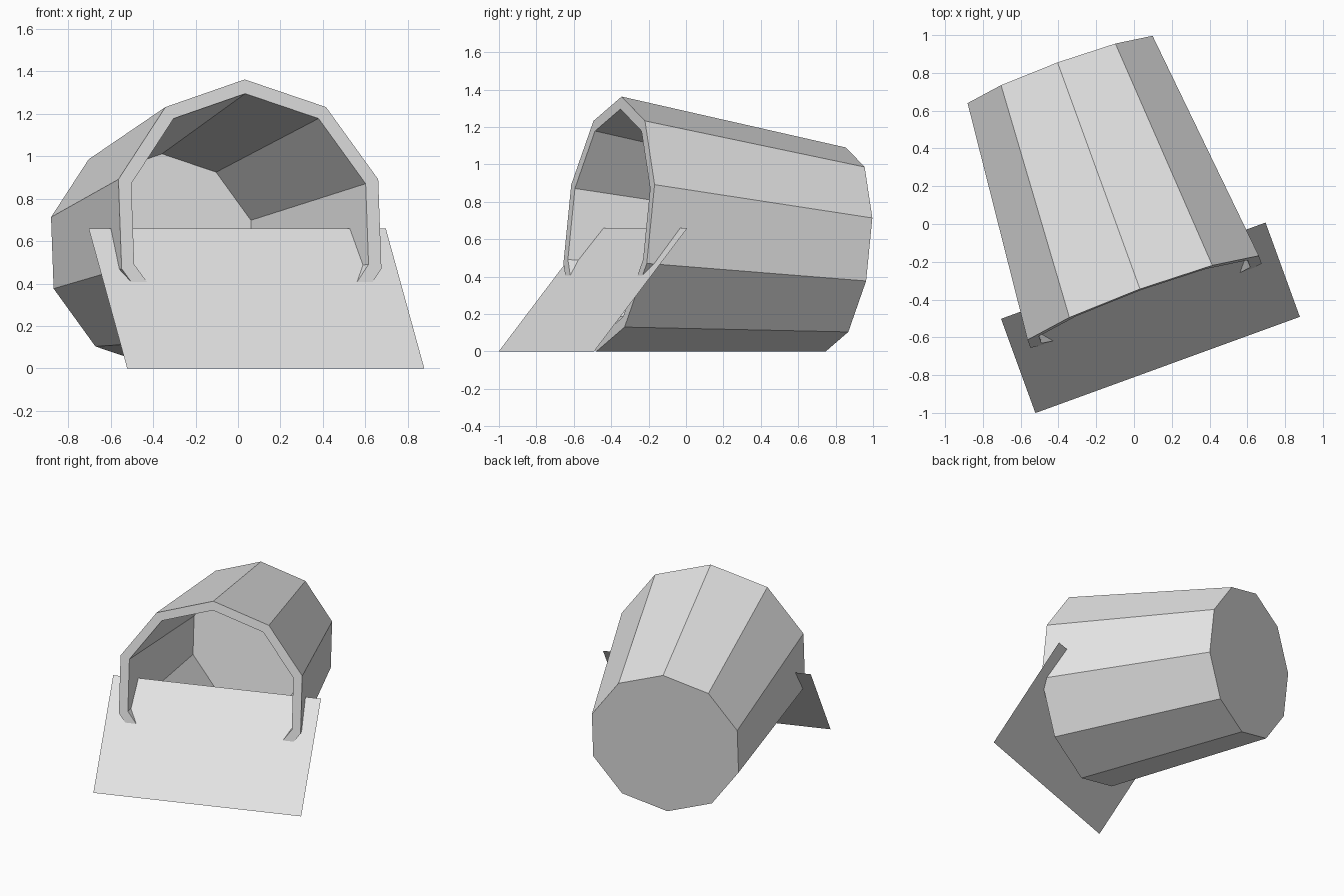
import bpy, bmesh, math
from mathutils import Matrix, Vector

if "Cube" in bpy.data.objects:
    bpy.data.objects.remove(bpy.data.objects["Cube"], do_unlink=True)

SIDES = 10
TILT = math.radians(6.02)      # lays the tapered side flat on the ground
TURN = Matrix.Rotation(math.radians(20), 4, "Z")
MID = -0.088                   # sideways centre before turning

grey = bpy.data.materials.new("light_grey")
grey.use_nodes = True
grey.diffuse_color = (0.8, 0.8, 0.8, 1)
grey.node_tree.nodes["Principled BSDF"].inputs["Base Color"].default_value = (0.8, 0.8, 0.8, 1)


def finish(name, bm):
    bm.transform(TURN)
    mesh = bpy.data.meshes.new(name)
    bm.to_mesh(mesh)
    bm.free()
    mesh.materials.append(grey)
    obj = bpy.data.objects.new(name, mesh)
    bpy.context.collection.objects.link(obj)
    return obj


# Barrel: ten-sided tapered shell, open at the front, closed at the back
mouth = Vector((MID, -0.406, 0.681))
axis = Vector((0, math.cos(TILT), -math.sin(TILT)))
up = Vector((0, math.sin(TILT), math.cos(TILT)))
side = Vector((1, 0, 0))
bm = bmesh.new()


def ring(radius, depth):
    angles = [math.tau * i / SIDES for i in range(SIDES)]
    return [bm.verts.new(mouth + axis * depth
                         + (side * math.sin(a) + up * math.cos(a)) * radius)
            for a in angles]


# outer back, outer mouth, inner mouth, cavity floor
rings = [ring(r, d) for r, d in ((0.548, 1.298), (0.685, 0), (0.618, 0), (0.456, 1.17))]
for a, b in zip(rings, rings[1:]):
    for i in range(SIDES):
        j = (i + 1) % SIDES
        bm.faces.new((a[i], a[j], b[j], b[i]))
bm.faces.new(rings[0])
bm.faces.new(rings[-1])
bmesh.ops.recalc_face_normals(bm, faces=bm.faces)
finish("barrel", bm)

# Ramp: thin sloping sheet leading up into the mouth
bm = bmesh.new()
half = 0.745
corners = ((-half, -0.762, 0), (half, -0.762, 0), (half, -0.231, 0.66), (-half, -0.231, 0.66))
bm.faces.new([bm.verts.new((MID + x, y, z)) for x, y, z in corners])
finish("ramp", bm)
